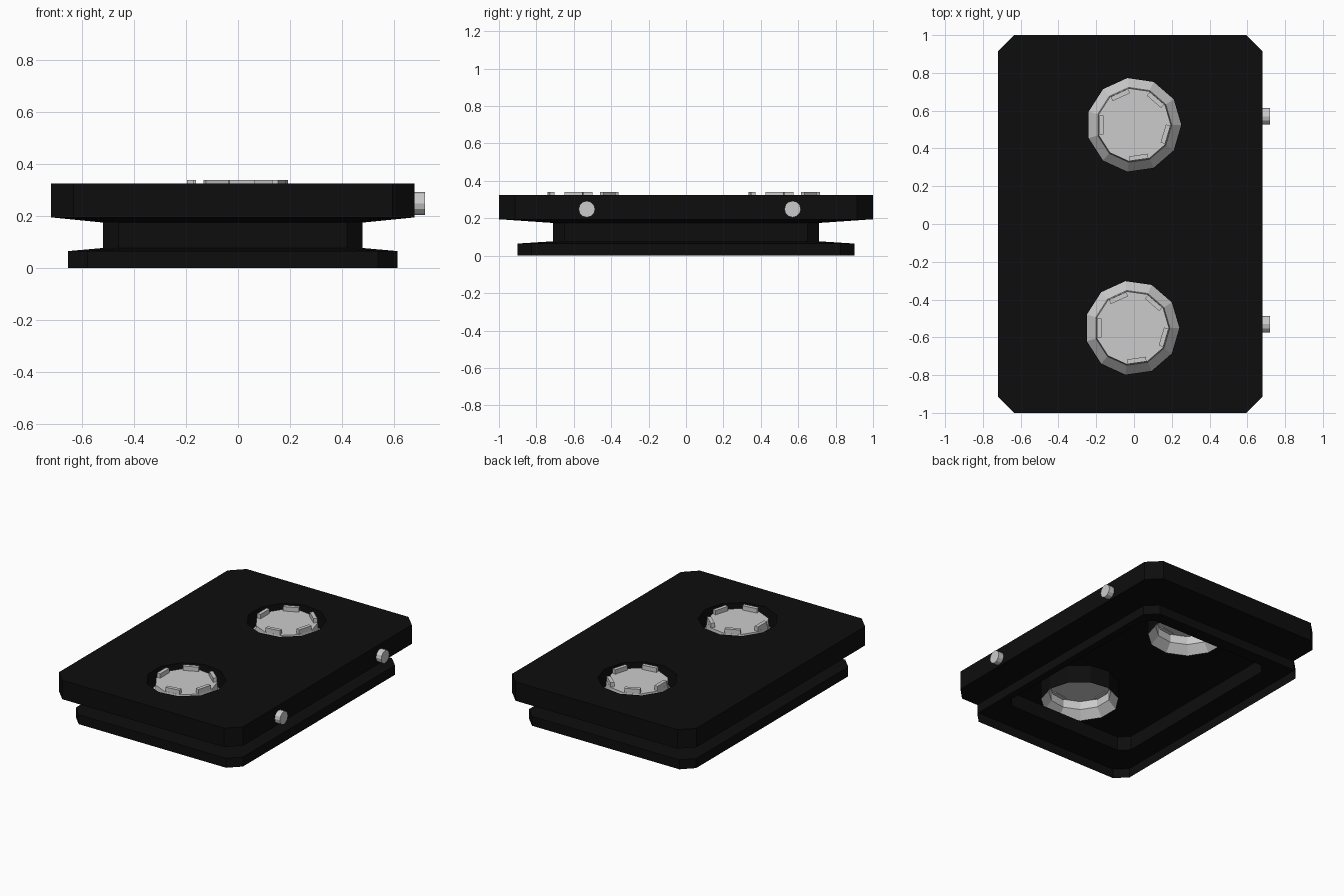
import bpy, bmesh
from math import cos, sin, pi
from mathutils import Matrix

if "Cube" in bpy.data.objects:
    bpy.data.objects.remove(bpy.data.objects["Cube"])

SIDES = 11
CENTRES = [(0.0, 0.525), (-0.01, -0.55)]
CX = -0.02  # body centre line

black = bpy.data.materials.new("black")
black.diffuse_color = (0.004, 0.004, 0.004, 1)
black.use_nodes = True
black.node_tree.nodes["Principled BSDF"].inputs["Base Color"].default_value = black.diffuse_color


def finish(bm, name, mat=None):
    me = bpy.data.meshes.new(name)
    bm.to_mesh(me)
    bm.free()
    ob = bpy.data.objects.new(name, me)
    bpy.context.collection.objects.link(ob)
    if mat:
        me.materials.append(mat)
    return ob


def chamfered_ring(bm, hx, hy, c, z):
    pts = [(hx, -hy + c), (hx, hy - c), (hx - c, hy), (-hx + c, hy),
           (-hx, hy - c), (-hx, -hy + c), (-hx + c, -hy), (hx - c, -hy)]
    return [bm.verts.new((CX + x, y, z)) for x, y in pts]


def round_ring(bm, x, y, r, z):
    return [bm.verts.new((x + r * cos(2 * pi * i / SIDES),
                          y + r * sin(2 * pi * i / SIDES), z)) for i in range(SIDES)]


def bridge(bm, a, b):
    n = len(a)
    for i in range(n):
        j = (i + 1) % n
        bm.faces.new((a[i], a[j], b[j], b[i]))


def loop_edges(bm, ring):
    out = []
    for a, b in zip(ring, ring[1:] + ring[:1]):
        out.append(bm.edges.get((a, b)) or bm.edges.new((a, b)))
    return out


# Body: open-bottomed shell with a waist, two wells in the top
bm = bmesh.new()
profile = [(0.635, 0.90, 0.075, 0.0), (0.635, 0.90, 0.075, 0.065),
           (0.50, 0.71, 0.06, 0.077), (0.50, 0.71, 0.06, 0.175),
           (0.70, 1.00, 0.085, 0.195), (0.70, 1.00, 0.085, 0.325)]
rings = [chamfered_ring(bm, *p) for p in profile]
for a, b in zip(rings, rings[1:]):
    bridge(bm, a, b)
edges = loop_edges(bm, rings[-1])
for x, y in CENTRES:
    top = round_ring(bm, x, y, 0.25, 0.325)
    low = round_ring(bm, x, y, 0.25, 0.20)
    bridge(bm, top, low)
    edges += loop_edges(bm, top)
bmesh.ops.triangle_fill(bm, use_beauty=True, use_dissolve=False,
                        edges=edges, normal=(0, 0, 1))
bmesh.ops.recalc_face_normals(bm, faces=bm.faces)
# make sure the shell faces outward
bm.faces.ensure_lookup_table()
top_face = max(bm.faces, key=lambda f: f.calc_center_median().z)
if top_face.normal.z < 0:
    bmesh.ops.reverse_faces(bm, faces=bm.faces)
finish(bm, "body", black)

for n, (x, y) in enumerate(CENTRES, 1):
    # Button cap: flared skirt, short wall, flat top
    bm = bmesh.new()
    rs = [round_ring(bm, x, y, r, z)
          for r, z in [(0.25, 0.20), (0.20, 0.255), (0.195, 0.31)]]
    for a, b in zip(rs, rs[1:]):
        bridge(bm, a, b)
    bm.faces.new(rs[-1])
    finish(bm, f"button_{n}")

    # Raised tabs along alternate edges of the cap
    bm = bmesh.new()
    for k in (1, 3, 5, 8, 10):
        ang = 2 * pi * (k + 0.5) / SIDES
        m = (Matrix.Translation((x, y, 0.322)) @ Matrix.Rotation(ang, 4, 'Z')
             @ Matrix.Translation((0.174, 0, 0)) @ Matrix.Diagonal((0.025, 0.10, 0.036, 1)))
        bmesh.ops.create_cube(bm, size=1, matrix=m)
    finish(bm, f"button_tabs_{n}")

# Side pins
for n, y in enumerate((0.57, -0.53), 1):
    bm = bmesh.new()
    m = Matrix.Translation((0.695, y, 0.249)) @ Matrix.Rotation(pi / 2, 4, 'Y')
    bmesh.ops.create_cone(bm, cap_ends=True, segments=12, radius1=0.044,
                          radius2=0.044, depth=0.05, matrix=m)
    finish(bm, f"side_pin_{n}")
